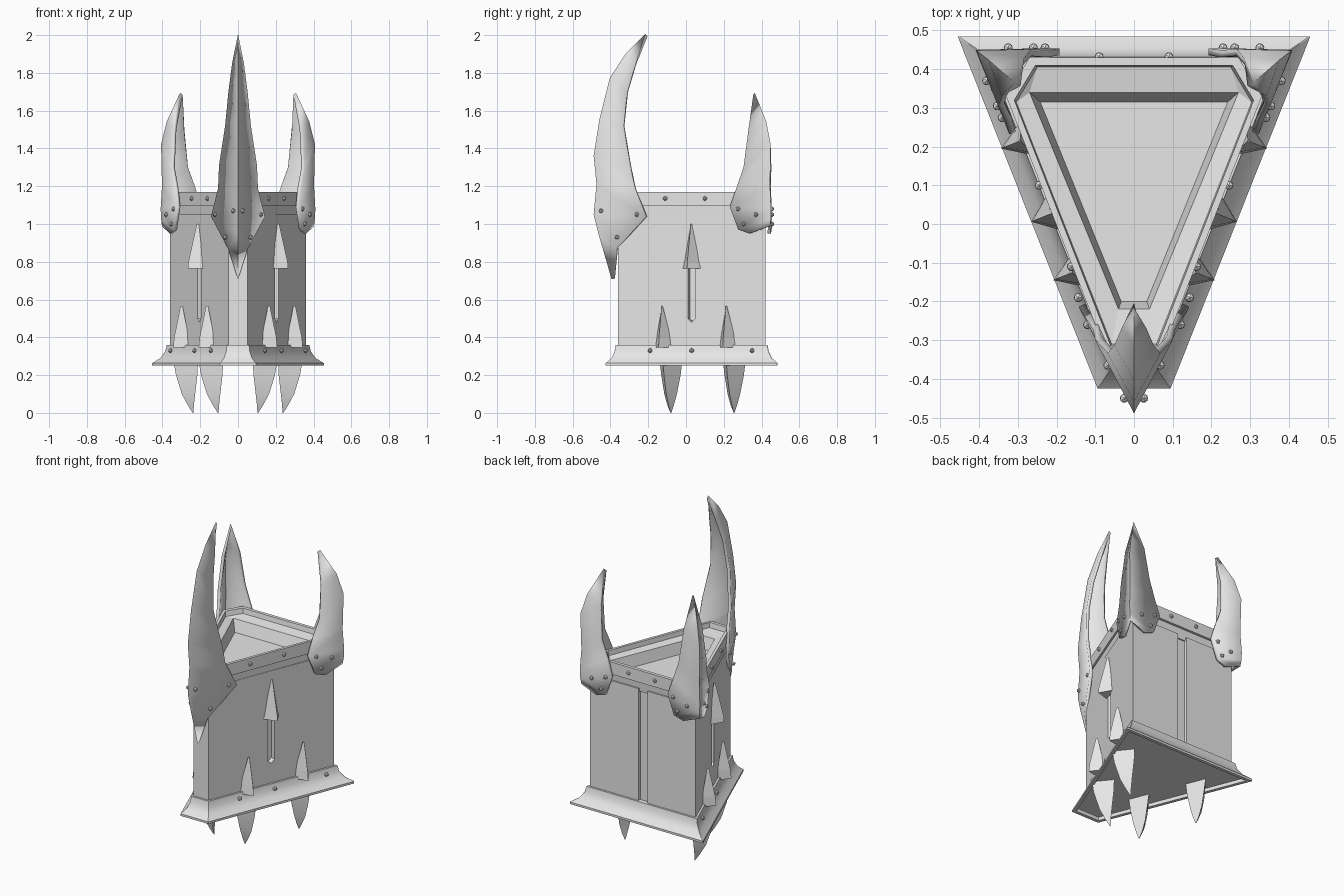
import bpy, bmesh, math
from mathutils import Vector

if "Cube" in bpy.data.objects:
    bpy.data.objects.remove(bpy.data.objects["Cube"], do_unlink=True)

grey = bpy.data.materials.new("plain_grey")
grey.use_nodes = True
COLOUR = (0.8, 0.8, 0.8, 1)
grey.diffuse_color = COLOUR
grey.node_tree.nodes["Principled BSDF"].inputs["Base Color"].default_value = COLOUR

SLOPE = 0.397                              # sideways run of a side wall per unit of y
OUT = Vector((1, -SLOPE, 0)).normalized()  # outward direction of the left wall
ALONG = Vector((SLOPE, 1, 0)).normalized()


def wall_x(y):
    return 0.36 - SLOPE * (0.42 - y)


def finish(name, bm, smooth=None, thickness=0):
    bmesh.ops.remove_doubles(bm, verts=bm.verts, dist=0.0005)
    bmesh.ops.recalc_face_normals(bm, faces=bm.faces)
    mesh = bpy.data.meshes.new(name)
    bm.to_mesh(mesh)
    bm.free()
    mesh.materials.append(grey)
    ob = bpy.data.objects.new(name, mesh)
    bpy.context.collection.objects.link(ob)
    if smooth:
        bpy.ops.object.select_all(action='DESELECT')
        ob.select_set(True)
        bpy.context.view_layer.objects.active = ob
        bpy.ops.object.shade_smooth_by_angle(angle=math.radians(smooth))
    if thickness:
        mod = ob.modifiers.new("thickness", 'SOLIDIFY')
        mod.thickness = thickness
        mod.offset = 0
    return ob


def loft(bm, rings, closed=True):
    """Bridge rings of points and cap both ends."""
    rings = [[bm.verts.new(p) for p in ring] for ring in rings]
    n = len(rings[0])
    for a, b in zip(rings, rings[1:]):
        for i in range(n if closed else n - 1):
            j = (i + 1) % n
            bm.faces.new((a[i], a[j], b[j], b[i]))
    if closed:
        bm.faces.new(rings[0])
        bm.faces.new(rings[-1])


def outline(bx, by, fx, fy, z, c=0.0):
    """Triangle with a cut front corner and back corners cut by c."""
    half = [(fx, fy), (bx - SLOPE * c, by - c), (bx - c, by)]
    return [Vector((x, y, z)) for x, y in half] + \
           [Vector((-x, y, z)) for x, y in reversed(half)]


def offset(d, z):
    return outline(0.36 + 1.473 * d, 0.42 + d, 0.05 + 0.68 * d, -0.36 - d, z, 0.002)


# Tower body with a groove between the two back panels
half = [(0.05, -0.36), (0.36, 0.42), (0.03, 0.42), (0.03, 0.403)]
plan = half + [(-x, y) for x, y in reversed(half)]
bm = bmesh.new()
loft(bm, [[(x, y, z) for x, y in plan] for z in (0.3, 1.05)])
body = finish("tower_body", bm)

# Slits cut into both side walls
for side in (1, -1):
    bm = bmesh.new()
    slit = [(-0.022, 0.78), (-0.022, 0.5), (0, 0.48), (0.022, 0.5), (0.022, 0.78)]
    rings = []
    for depth in (-0.03, 0.05):
        base = Vector((wall_x(0.03), 0.03, 0)) + OUT * depth
        ring = [base + ALONG * t + Vector((0, 0, z)) for t, z in slit]
        rings.append([(p.x * side, p.y, p.z) for p in ring])
    loft(bm, rings)
    cutter = finish("slit_cutter", bm)
    cutter.hide_render = True
    mod = body.modifiers.new("slit", 'BOOLEAN')
    mod.operation = 'DIFFERENCE'
    mod.solver = 'EXACT'
    mod.object = cutter
    bpy.context.view_layer.objects.active = body
    bpy.ops.object.modifier_apply(modifier=mod.name)
    bpy.data.objects.remove(cutter, do_unlink=True)

# Top rim with its stepped triangular recess
bm = bmesh.new()
loft(bm, [
    outline(0.35, 0.41, 0.06, -0.33, 1.03, 0.1),
    outline(0.355, 0.415, 0.06, -0.33, 1.095, 0.1),
    outline(0.37, 0.43, 0.071, -0.335, 1.095, 0.1),
    outline(0.37, 0.43, 0.071, -0.335, 1.17, 0.1),
    outline(0.345, 0.41, 0.06, -0.315, 1.17, 0.09),
    outline(0.34, 0.405, 0.058, -0.31, 1.14, 0.09),
    outline(0.27, 0.34, 0.04, -0.22, 1.13),
    outline(0.242, 0.315, 0.033, -0.2, 1.06)])
finish("top_rim", bm)

# Flared skirt, hollow underneath
bm = bmesh.new()
loft(bm, [offset(d, z) for d, z in (
    (-0.01, 0.36), (0.012, 0.36), (0.018, 0.325), (0.035, 0.29),
    (0.065, 0.263), (0.065, 0.25), (0.045, 0.25), (0.04, 0.268))])
finish("base_skirt", bm, 25)


# Fangs: three-sided tapering spikes; rows are (z, inner, outer, half width)
def fang(name, y, rows, smooth=None):
    for side in (1, -1):
        bm = bmesh.new()
        rings = []
        for z, inner, outer, w in rows:
            base = Vector((wall_x(y), y, z))
            ring = [base + OUT * inner + ALONG * w, base + OUT * outer,
                    base + OUT * inner - ALONG * w]
            rings.append([(p.x * side, p.y, p.z) for p in ring])
        loft(bm, rings)
        finish(("left_" if side > 0 else "right_") + name, bm, smooth)


fang("slit_spike", 0.03, [(0.765, -0.005, 0.065, 0.054), (0.8, -0.005, 0.062, 0.044),
                          (1.0, 0.004, 0.014, 0.002)])
for place, y in (("front", -0.12), ("back", 0.22)):
    fang(place + "_wall_spike", y, [(0.345, -0.005, 0.068, 0.048),
                                    (0.4, -0.005, 0.062, 0.04),
                                    (0.565, 0.014, 0.026, 0.002)])
for place, y in (("front", -0.1), ("back", 0.235)):
    fang(place + "_claw", y, [(0.27, -0.055, 0.058, 0.064), (0.2, -0.055, 0.045, 0.055),
                              (0.1, -0.05, 0.012, 0.036), (0.04, -0.05, -0.023, 0.018),
                              (0, -0.054, -0.05, 0.002)], 25)


# Horns: folded plates; rows are (ridge point, width, edge height)
def horn(name, rows, dir_a, dir_b, side=1):
    bm = bmesh.new()
    rings = []
    for (x, y, z), w, ez in rows:
        ring = [(x + dir_a[0] * w, y + dir_a[1] * w, ez), (x, y, z),
                (x + dir_b[0] * w, y + dir_b[1] * w, ez)]
        rings.append([(px * side, py, pz) for px, py, pz in ring])
    loft(bm, rings, closed=False)
    bmesh.ops.dissolve_degenerate(bm, dist=0.0005, edges=bm.edges)
    finish(name, bm, 30, 0.018)


horn("front_horn", [
    ((0, -0.385, 0.71), 0, 0.71), ((0, -0.455, 0.95), 0.09, 0.87),
    ((0, -0.48, 1.05), 0.27, 1.04), ((0, -0.465, 1.21), 0.195, 1.19),
    ((0, -0.48, 1.36), 0.185, 1.31), ((0, -0.45, 1.55), 0.12, 1.52),
    ((0, -0.395, 1.77), 0.085, 1.7), ((0, -0.31, 1.9), 0.045, 1.85),
    ((0, -0.21, 2.0), 0, 2.0)], (0.5, 1), (-0.5, 1))

for side in (1, -1):
    horn(("left" if side > 0 else "right") + "_back_horn", [
        ((0.395, 0.44, 0.99), 0.1, 0.95), ((0.4, 0.445, 1.03), 0.165, 0.97),
        ((0.402, 0.445, 1.08), 0.21, 1.09), ((0.395, 0.44, 1.2), 0.17, 1.19),
        ((0.4, 0.443, 1.42), 0.135, 1.3), ((0.37, 0.42, 1.54), 0.085, 1.5),
        ((0.3, 0.36, 1.69), 0, 1.69)], (-0.42, -1), (-1, 0), side)

# Rivets on the skirt, rim and horn plates
spots = [(wall_x(y) + 0.026, y, 0.33) for y in (-0.19, 0.03, 0.35)]
spots += [(wall_x(y) + 0.012, y, 1.135) for y in (-0.11, 0.1)]
spots += [((y + 0.48) * 0.5 + 0.01, y, z)
          for y, z in ((-0.45, 1.07), (-0.26, 1.05), (-0.365, 0.93))]
for inset, z in ((0.17, 1.08), (0.075, 1.05), (0.14, 1.0)):
    spots.append((0.412 - inset * 0.42, 0.445 - inset, z))
    spots.append((0.40 - inset, 0.455, z))
spots += [(0.09, 0.432, 1.135)]
bm = bmesh.new()
for x, y, z in spots:
    for side in (1, -1):
        made = bmesh.ops.create_icosphere(bm, subdivisions=1, radius=0.013)
        bmesh.ops.translate(bm, verts=made["verts"], vec=(x * side, y, z))
finish("rivets", bm)
